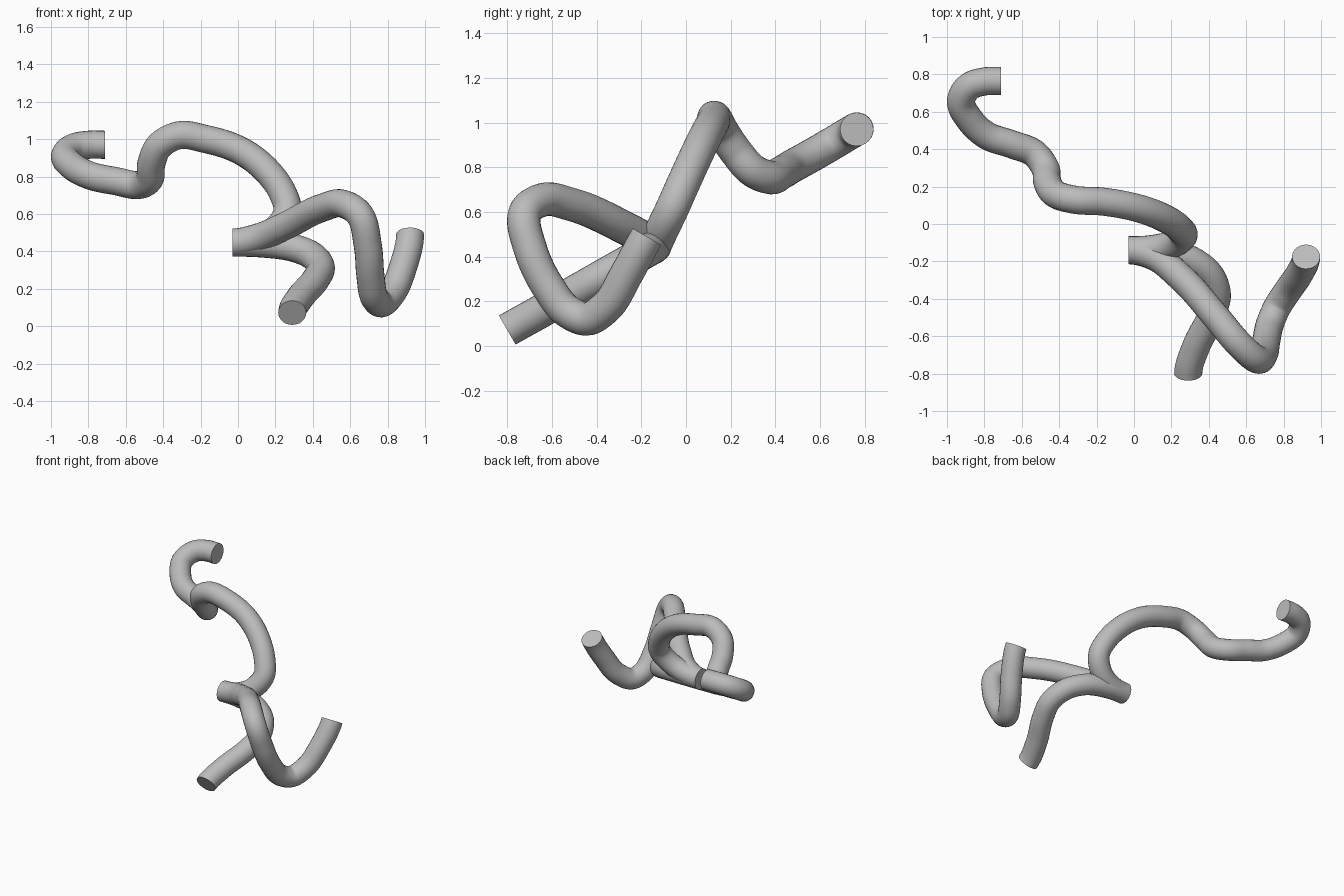
import bpy
import math
from mathutils import Vector

cube = bpy.data.objects.get("Cube")
if cube:
    bpy.data.objects.remove(cube, do_unlink=True)

RADIUS = 0.075
HUB = (-0.03, -0.14, 0.447)

grey = bpy.data.materials.new("plain grey")
grey.use_nodes = True
COLOUR = (0.5, 0.5, 0.5, 1)
grey.diffuse_color = COLOUR
grey.node_tree.nodes["Principled BSDF"].inputs["Base Color"].default_value = COLOUR


def tube(name, path, end_dir):
    """Round capped tube from the hub along a path, with set end directions."""
    pts = [Vector(p) for p in [HUB] + path]
    curve = bpy.data.curves.new(name + "_path", "CURVE")
    curve.dimensions = "3D"
    curve.resolution_u = 8
    curve.bevel_depth = RADIUS
    curve.bevel_resolution = 10
    curve.use_fill_caps = True
    spline = curve.splines.new("BEZIER")
    spline.bezier_points.add(len(pts) - 1)
    last = len(pts) - 1
    for i, (bp, p) in enumerate(zip(spline.bezier_points, pts)):
        before, after = pts[max(i - 1, 0)], pts[min(i + 1, last)]
        if i == 0:
            tangent = Vector((1, 0, 0))
        elif i == last:
            tangent = Vector(end_dir).normalized()
        else:
            # direction weighted towards the nearer neighbour
            a, b = p - before, after - p
            tangent = (a / a.length_squared + b / b.length_squared).normalized()
        bp.handle_left_type = bp.handle_right_type = "FREE"
        bp.co = p
        bp.handle_left = p - tangent * (p - before).length / 3
        bp.handle_right = p + tangent * (after - p).length / 3
    # bake the swept curve to a mesh
    temp = bpy.data.objects.new(name + "_temp", curve)
    bpy.context.collection.objects.link(temp)
    bpy.context.view_layer.update()
    mesh = bpy.data.meshes.new_from_object(
        temp.evaluated_get(bpy.context.evaluated_depsgraph_get()))
    bpy.data.objects.remove(temp, do_unlink=True)
    bpy.data.curves.remove(curve)
    mesh.name = name
    mesh.materials.clear()
    mesh.materials.append(grey)
    obj = bpy.data.objects.new(name, mesh)
    bpy.context.collection.objects.link(obj)
    bpy.ops.object.select_all(action="DESELECT")
    obj.select_set(True)
    bpy.context.view_layer.objects.active = obj
    bpy.ops.object.shade_smooth_by_angle(angle=math.radians(40))


# Long tube: tilted loop, dip, then a hooked end
tube("long_looped_tube", [
    (0.09, -0.135, 0.46), (0.2, -0.11, 0.515), (0.265, -0.06, 0.62),
    (0.24, -0.02, 0.71), (0.165, 0.03, 0.82), (0.02, 0.085, 0.935),
    (-0.17, 0.12, 1.0), (-0.32, 0.13, 1.02), (-0.42, 0.16, 0.965),
    (-0.462, 0.22, 0.875), (-0.475, 0.3, 0.785), (-0.53, 0.375, 0.755),
    (-0.65, 0.425, 0.775), (-0.79, 0.475, 0.805), (-0.88, 0.56, 0.852),
    (-0.925, 0.66, 0.91), (-0.88, 0.735, 0.955), (-0.8, 0.762, 0.97),
    (-0.71, 0.764, 0.97)], (1, 0, 0))

# Short tube: a single bend in a sloping plane
tube("short_bent_tube", [
    (0.12, -0.145, 0.443), (0.3, -0.19, 0.418), (0.4, -0.265, 0.375),
    (0.443, -0.376, 0.312), (0.415, -0.485, 0.25), (0.33, -0.66, 0.15),
    (0.29, -0.8, 0.072)], (0, -0.866, -0.5))

# Side tube: rises, drops and turns up again
tube("side_hooked_tube", [
    (0.1, -0.17, 0.472), (0.25, -0.285, 0.535), (0.45, -0.51, 0.633),
    (0.56, -0.64, 0.655), (0.65, -0.72, 0.597), (0.694, -0.695, 0.43),
    (0.708, -0.62, 0.27), (0.73, -0.525, 0.152), (0.765, -0.445, 0.122),
    (0.82, -0.36, 0.172), (0.885, -0.265, 0.325), (0.92, -0.175, 0.49)],
    (0, 0.5, 0.866))
